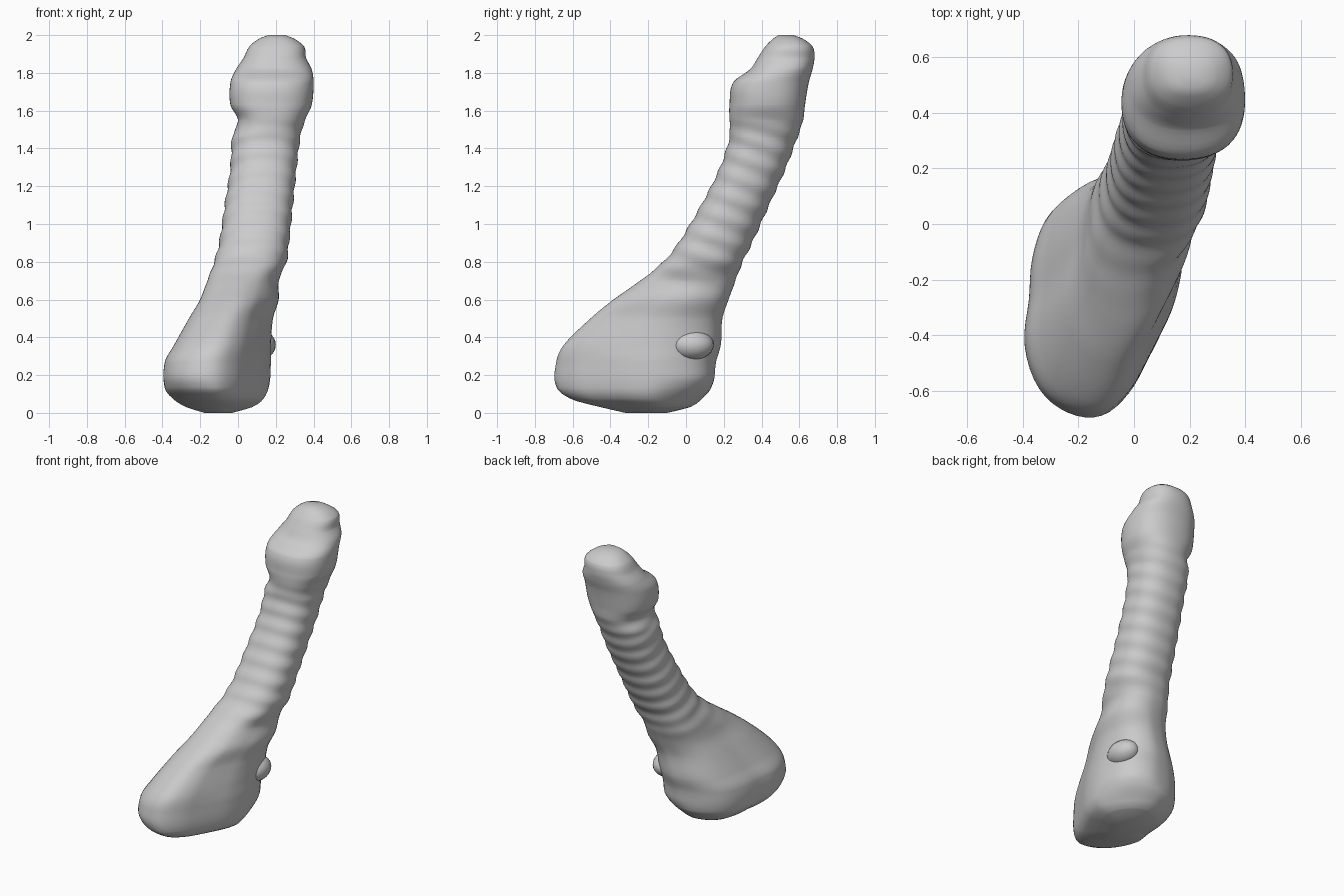
import bpy, bmesh
from math import sin, cos, pi
from mathutils import Vector

cube = bpy.data.objects.get("Cube")
if cube:
    bpy.data.objects.remove(cube, do_unlink=True)

# Material
bone_grey = bpy.data.materials.new("bone grey")
bone_grey.use_nodes = True
colour = (0.6, 0.6, 0.6, 1)
bone_grey.diffuse_color = colour
bone_grey.node_tree.nodes["Principled BSDF"].inputs["Base Color"].default_value = colour

# Cross-section bounds: height, x min, x max, y min, y max
SECTIONS = [
    (0, -.18, -.03, -.32, -.1),
    (.03, -.28, .08, -.45, .02),
    (.07, -.35, .14, -.6, .08),
    (.13, -.4, .17, -.68, .13),
    (.27, -.4, .18, -.68, .15),
    (.36, -.35, .18, -.64, .175),
    (.5, -.27, .19, -.5, .185),
    (.6, -.21, .22, -.38, .22),
    (.7, -.17, .22, -.24, .26),
    (.8, -.13, .26, -.12, .3),
    (.9, -.1, .27, -.04, .35),
    (1.1, -.07, .29, .08, .44),
    (1.3, -.04, .31, .18, .53),
    (1.46, -.03, .33, .23, .59),
    (1.55, 0, .355, .23, .62),
    (1.63, -.04, .39, .23, .63),
    (1.75, -.04, .4, .25, .65),
    (1.82, -.01, .39, .34, .67),
    (1.88, .03, .36, .38, .68),
    (1.94, .06, .35, .42, .67),
    (1.98, .11, .3, .46, .62),
    (2, .16, .25, .49, .57),
]

# Outline of the base as relative radius at equal angles from +x
BASE_OUTLINE = [.9, 1.06, 1.15, 1.09, 1, .98, .98, .93,
                .9, 1.03, 1.09, 1.06, 1, .87, .77, .78]


def slope(i, c):
    a, b = SECTIONS[max(i - 1, 0)], SECTIONS[min(i + 1, len(SECTIONS) - 1)]
    return (b[c] - a[c]) / (b[0] - a[0])


def section_at(z):
    """Bounds at any height, on smooth curves through the sections."""
    i = next(n for n in range(len(SECTIONS) - 1) if z <= SECTIONS[n + 1][0])
    low, high = SECTIONS[i], SECTIONS[i + 1]
    h = high[0] - low[0]
    f = (z - low[0]) / h
    s = f * f * (3 - 2 * f)
    return [low[c] * (1 - s) + high[c] * s
            + h * f * (1 - f) * ((1 - f) * slope(i, c) - f * slope(i + 1, c))
            for c in range(1, 5)]


def fade(z, start, end):
    f = min(1, max(0, (z - start) / (end - start)))
    return f * f * (3 - 2 * f)


def base_radius(t):
    """Smooth closed curve through the base outline."""
    count = len(BASE_OUTLINE)
    p = t / (2 * pi) * count
    i, f = int(p), p - int(p)
    a, b, c, d = (BASE_OUTLINE[(i + n) % count] for n in (-1, 0, 1, 2))
    return b + f / 2 * (c - a + f * (2 * a - 5 * b + 4 * c - d + f * (3 * (b - c) + d - a)))


def ring(z, sides):
    """Three-cornered outline at the base, rounded square and ridged higher up."""
    x0, x1, y0, y1 = section_at(z)
    cx, cy, a, b = (x0 + x1) / 2, (y0 + y1) / 2, (x1 - x0) / 2, (y1 - y0) / 2
    base = 1 - fade(z, .5, .95)
    underside = 1 - fade(z, .05, .2)
    ridged = fade(z, .6, .85) * (1 - fade(z, 1.45, 1.6))
    for i in range(sides):
        t = 2 * pi * i / sides
        u, v = cos(t), sin(t)
        outline = base_radius(t)
        outline -= underside * max(0, outline - 1)
        round_radius = 1 + .2 * (u * v) ** 2
        k = base * outline + (1 - base) * round_radius
        k += .02 * ridged * sin(2 * pi * (z + .06 * v) / .1)
        yield Vector((cx + a * u * k, cy + b * v * k, z))


# Bone body: a loft through all rings
SIDES, STEPS = 64, 130
heights = sorted({i * 2 / STEPS for i in range(STEPS + 1)} | {s[0] for s in SECTIONS})
bm = bmesh.new()
rings = [[bm.verts.new(p) for p in ring(z, SIDES)] for z in heights]
for lower, upper in zip(rings, rings[1:]):
    for i in range(SIDES):
        j = (i + 1) % SIDES
        bm.faces.new((lower[i], lower[j], upper[j], upper[i]))
bm.faces.new(rings[0][::-1])
bm.faces.new(rings[-1])
mesh = bpy.data.meshes.new("bone_body")
bm.to_mesh(mesh)
bm.free()
bone = bpy.data.objects.new("bone_body", mesh)
bpy.context.collection.objects.link(bone)

# Low swelling on the side
bpy.ops.mesh.primitive_uv_sphere_add(segments=24, ring_count=14, radius=.09, location=(.11, .03, .36))
knob = bpy.context.object
knob.name = "side_knob"
knob.scale = (1, 1.3, .9)

for part in (bone, knob):
    part.data.materials.clear()
    part.data.materials.append(bone_grey)
    part.data.shade_smooth()
